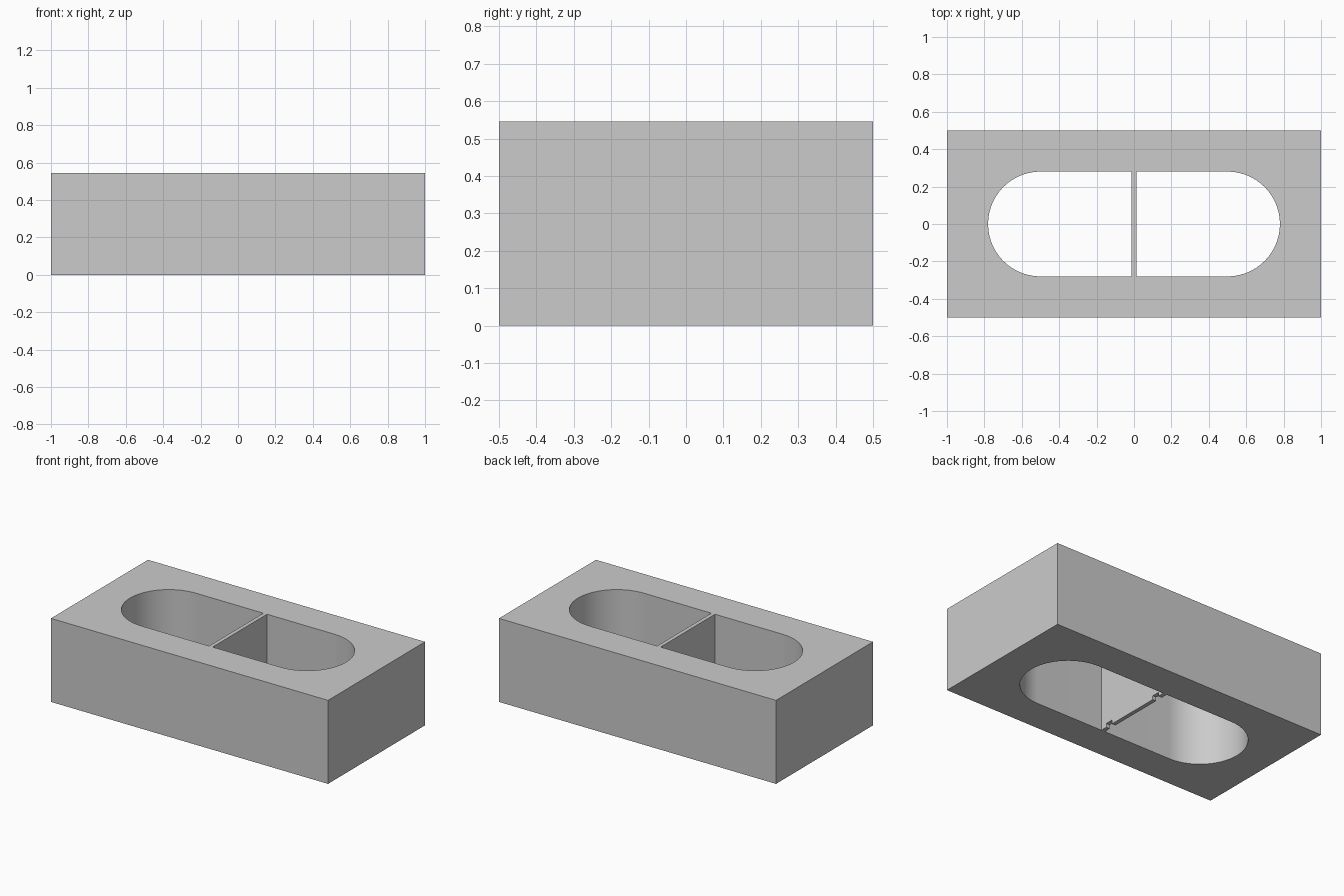
import bpy, bmesh, math

cube = bpy.data.objects.get("Cube")
if cube:
    bpy.data.objects.remove(cube, do_unlink=True)

HEIGHT = 0.545
RADIUS = 0.28
ARC_X = 0.5
WALL = 0.013

grey = bpy.data.materials.new("plain_grey")
grey.use_nodes = True
colour = (0.6, 0.6, 0.6, 1)
grey.diffuse_color = colour
grey.node_tree.nodes["Principled BSDF"].inputs["Base Color"].default_value = colour


def prism(name, outline, z0, z1):
    """Upright solid from a counter-clockwise outline."""
    bm = bmesh.new()
    face = bm.faces.new([bm.verts.new((x, y, z0)) for x, y in outline])
    top = bmesh.ops.extrude_face_region(bm, geom=[face])["geom"]
    verts = [v for v in top if isinstance(v, bmesh.types.BMVert)]
    bmesh.ops.translate(bm, verts=verts, vec=(0, 0, z1 - z0))
    bmesh.ops.recalc_face_normals(bm, faces=bm.faces)
    mesh = bpy.data.meshes.new(name)
    bm.to_mesh(mesh)
    bm.free()
    mesh.materials.append(grey)
    obj = bpy.data.objects.new(name, mesh)
    bpy.context.collection.objects.link(obj)
    return obj


def rectangle(x, y, cy=0):
    return [(-x, cy - y), (x, cy - y), (x, cy + y), (-x, cy + y)]


# Solid block
block = prism("block", rectangle(1, 0.5), 0, HEIGHT)

# Two round-ended wells and two small notches under the dividing wall
cutters = []
for side in (-1, 1):
    angles = [math.pi * (i / 48 - 0.5) for i in range(49)]
    outline = [(WALL, -RADIUS)]
    outline += [(ARC_X + RADIUS * math.cos(a), RADIUS * math.sin(a)) for a in angles]
    outline.append((WALL, RADIUS))
    well = [(side * x, y) for x, y in outline]
    cutters.append(prism("well_cutter", well, -0.1, HEIGHT + 0.1))
    notch = rectangle(0.05, 0.025, side * 0.21)
    cutters.append(prism("notch_cutter", notch, -0.1, 0.025))

bpy.context.view_layer.objects.active = block
block.select_set(True)
for cutter in cutters:
    cut = block.modifiers.new("cut", "BOOLEAN")
    cut.operation = "DIFFERENCE"
    cut.solver = "EXACT"
    cut.object = cutter
    bpy.ops.object.modifier_apply(modifier=cut.name)
    bpy.data.objects.remove(cutter, do_unlink=True)

# Smooth curved ends, crisp edges elsewhere
bpy.ops.object.shade_smooth_by_angle(angle=math.radians(30))
